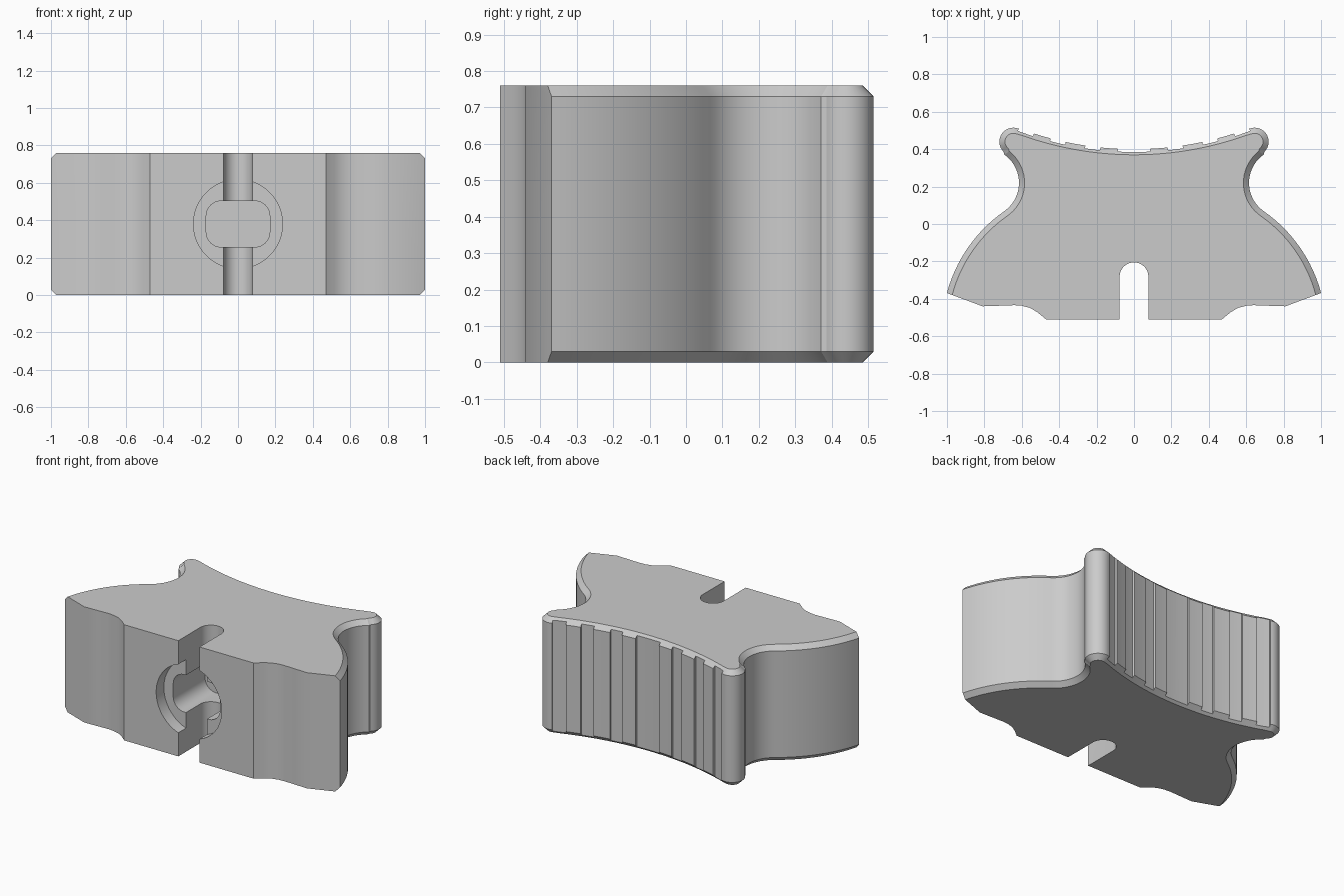
import bpy, bmesh
from math import sin, cos, radians, degrees, asin, pi
from mathutils import Matrix

cube = bpy.data.objects.get("Cube")
if cube:
    bpy.data.objects.remove(cube, do_unlink=True)

HEIGHT = 0.76
MID = HEIGHT / 2
BACK_Y, BACK_R = 2.15, 1.75      # centre and radius of the hollow back


def arc(cx, cy, r, start, end, n):
    """Points on an arc, angles in degrees."""
    angles = [radians(start + (end - start) * i / n) for i in range(n + 1)]
    return [(cx + r * cos(a), cy + r * sin(a)) for a in angles]


def prism(name, points, low, high, chamfer=0, along_y=False):
    """Extrude a closed outline; optionally chamfer the rim behind the front."""
    bm = bmesh.new()
    base = bm.faces.new([bm.verts.new((x, y, low)) for x, y in points])
    top = bmesh.ops.extrude_face_region(bm, geom=[base])["geom"]
    bmesh.ops.translate(bm, vec=(0, 0, high - low),
                        verts=[g for g in top if isinstance(g, bmesh.types.BMVert)])
    bmesh.ops.recalc_face_normals(bm, faces=bm.faces)
    if chamfer:
        rim = [e for e in bm.edges
               if abs(e.verts[0].co.z - e.verts[1].co.z) < 1e-4
               and all(v.co.y > -0.38 for v in e.verts)]
        bmesh.ops.bevel(bm, geom=rim, offset=chamfer, segments=1,
                        affect='EDGES', clamp_overlap=False)
    if along_y:
        bm.transform(Matrix.Rotation(pi / 2, 4, 'X'))
    bmesh.ops.recalc_face_normals(bm, faces=bm.faces)
    mesh = bpy.data.meshes.new(name)
    bm.to_mesh(mesh)
    bm.free()
    obj = bpy.data.objects.new(name, mesh)
    bpy.context.collection.objects.link(obj)
    return obj


def cut(target, cutter):
    """Subtract a cutter from the target and discard it."""
    cutter.hide_render = True
    bpy.context.view_layer.objects.active = target
    mod = target.modifiers.new("cut", 'BOOLEAN')
    mod.operation = 'DIFFERENCE'
    mod.solver = 'EXACT'
    mod.object = cutter
    bpy.ops.object.modifier_apply(modifier=mod.name)
    bpy.data.objects.remove(cutter, do_unlink=True)


# Half outline: stepped front, flared flank, neck, rounded horn, hollow back
half = [(0.47, -0.51), (0.515, -0.473), (0.555, -0.449), (0.6, -0.437),
        (0.64, -0.434), (0.72, -0.437), (0.81, -0.44)]
half += arc(0.247, -0.571, 0.78, 15, 55, 16)
half += arc(0.80, 0.22, 0.185, 235, 125.2, 18)[1:]
half += arc(0.645, 0.44, 0.075, -54.8, 110.7, 18)[1:]
half += arc(0, BACK_Y, BACK_R, -69.3, -90, 20)[1:-1]
outline = half + [(0, BACK_Y - BACK_R)] + [(-x, y) for x, y in reversed(half)]
body = prism("block_body", outline, 0, HEIGHT, chamfer=0.03)

# Shallow upright grooves across the hollow back
for x0, x1 in [(-0.615, -0.535), (-0.445, -0.365), (-0.26, -0.18), (-0.085, 0.085),
               (0.18, 0.26), (0.365, 0.445), (0.535, 0.615)]:
    a0, a1 = [degrees(asin(x / BACK_R)) - 90 for x in (x0, x1)]
    sector = (arc(0, BACK_Y, BACK_R + 0.015, a0, a1, 6)
              + arc(0, BACK_Y, BACK_R - 0.15, a1, a0, 6))
    cut(body, prism("groove_cutter", sector, -0.1, HEIGHT + 0.1))

# Round-ended slot through the front
slot = [(-0.077, -0.7), (0.077, -0.7)] + arc(0, -0.282, 0.077, 0, 180, 20)
cut(body, prism("slot_cutter", slot, -0.1, HEIGHT + 0.1))

# Round recess and the deeper rounded socket inside it
recess = arc(0, MID, 0.238, 0, 360, 64)[:-1]
cut(body, prism("recess_cutter", recess, 0.43, 0.7, along_y=True))
socket = []
for sx, sz, start in [(1, 1, 0), (-1, 1, 90), (-1, -1, 180), (1, -1, 270)]:
    socket += arc(sx * 0.09, MID + sz * 0.043, 0.08, start, start + 90, 8)
cut(body, prism("socket_cutter", socket, 0.1, 0.6, along_y=True))

# Plain grey finish
grey = bpy.data.materials.new("plain_grey")
grey.use_nodes = True
colour = (0.6, 0.6, 0.6, 1)
grey.diffuse_color = colour
grey.node_tree.nodes["Principled BSDF"].inputs["Base Color"].default_value = colour
body.data.materials.clear()
body.data.materials.append(grey)
for poly in body.data.polygons:
    poly.material_index = 0

bpy.ops.object.select_all(action='DESELECT')
body.select_set(True)
bpy.context.view_layer.objects.active = body
bpy.ops.object.shade_smooth_by_angle(angle=radians(25))
